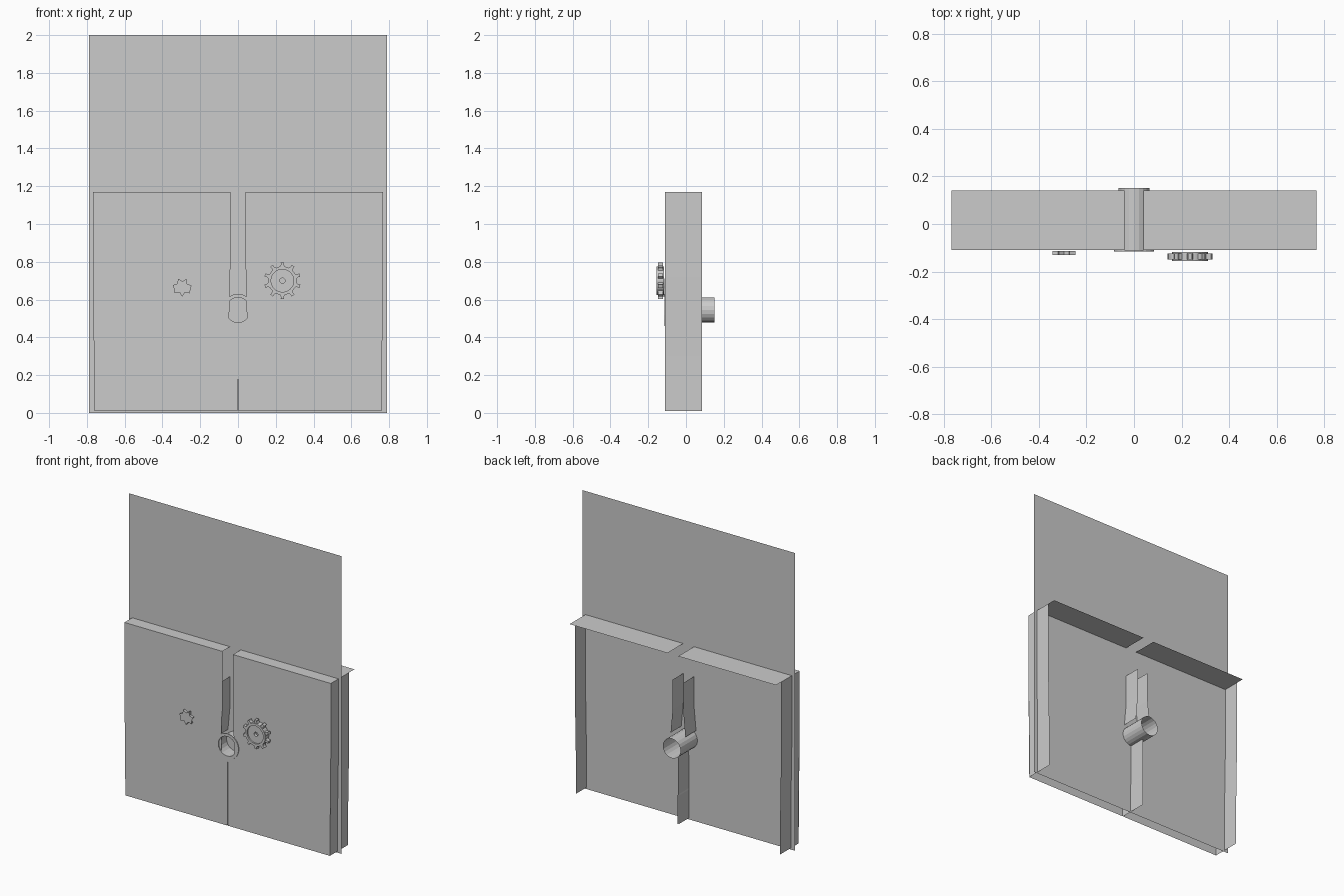
import bpy, bmesh
from math import sin, cos, pi, radians

if "Cube" in bpy.data.objects:
    bpy.data.objects.remove(bpy.data.objects["Cube"])

FRONT, BACK, PLATE_Y = -0.11, 0.085, -0.028
CZ, R = 0.545, 0.066          # centre and radius of the tube


def make(name, bm):
    me = bpy.data.meshes.new(name)
    bm.normal_update()
    bm.to_mesh(me)
    bm.free()
    ob = bpy.data.objects.new(name, me)
    bpy.context.collection.objects.link(ob)
    return ob


def mirror(ob):
    ob.modifiers.new("mirror", 'MIRROR').use_mirror_merge = False
    return ob


def sheet(name, pts, y):
    """Flat x-z polygon."""
    bm = bmesh.new()
    f = bm.faces.new([bm.verts.new((x, y, z)) for x, z in pts])
    bmesh.ops.triangulate(bm, faces=[f])
    return make(name, bm)


def ribbon(name, pts, y0, y1, closed=False):
    """Open strip swept along y from an x-z path."""
    bm = bmesh.new()
    a = [bm.verts.new((x, y0, z)) for x, z in pts]
    b = [bm.verts.new((x, y1, z)) for x, z in pts]
    n = len(pts)
    for i in range(n if closed else n - 1):
        j = (i + 1) % n
        bm.faces.new((a[i], a[j], b[j], b[i]))
    return make(name, bm)


def ring(name, outer, inner, y0, y1):
    """Solid between two closed outlines with equal point counts."""
    bm = bmesh.new()
    loops = [[bm.verts.new((x, y, z)) for x, z in pts]
             for pts, y in ((outer, y0), (outer, y1), (inner, y1), (inner, y0))]
    n = len(outer)
    for k in range(4):
        p, q = loops[k], loops[(k + 1) % 4]
        for i in range(n):
            j = (i + 1) % n
            bm.faces.new((p[i], p[j], q[j], q[i]))
    bmesh.ops.recalc_face_normals(bm, faces=bm.faces)
    return make(name, bm)


def circle(x, z, r, n):
    return [(x + r * cos(2 * pi * i / n), z + r * sin(2 * pi * i / n)) for i in range(n)]


# Tall thin plate
sheet("back_plate", [(-0.79, 0), (0.79, 0), (0.79, 2), (-0.79, 2)], PLATE_Y)

# Two front doors with a slot, round hole and slit between them
side = [(0.76, 0.01), (0.76, 0.3), (0.767, 0.72), (0.767, 1.17)]
slot = [(0.04, 0.97), (0.04, 0.77), (0.055, 0.61)]
arc = [(R * cos(radians(a)), CZ + R * sin(radians(a))) for a in range(45, -90, -15)]
slit = [(0.0008, CZ - R), (0.001, 0.21), (0.003, 0.2), (0.003, 0.01)]
mirror(sheet("door_front", side + [(0.04, 1.17)] + slot[1:] + arc + slit, FRONT))

# Flanges folded back from the door edges
mirror(ribbon("side_flange", side, FRONT, BACK))
mirror(ribbon("slot_flange", slot, FRONT, BACK))
mirror(ribbon("slit_flange", slit, FRONT, BACK))
mirror(ribbon("top_flange", [(0.04, 1.17), (0.767, 1.17)], FRONT, 0.14))

# Open tube and its thin collar
ribbon("tube", circle(0, CZ, R, 20), FRONT, 0.152, True)
ring("tube_collar", circle(0, CZ, 0.085, 20), circle(0, CZ, R, 20), -0.115, FRONT)

# Large gear: toothless rim, web, hub and ten teeth
gx, gz = 0.235, 0.70
ring("gear_rim", circle(gx, gz, 0.076, 30), circle(gx, gz, 0.06, 30), -0.155, -0.117)
ring("gear_web", circle(gx, gz, 0.061, 30), circle(gx, gz, 0.014, 30), -0.145, -0.125)
bm = bmesh.new()
for i in range(10):
    a = 2 * pi * i / 10 + pi / 2
    prof = [(0.072, -0.014), (0.085, -0.008), (0.097, -0.009),
            (0.097, 0.009), (0.085, 0.008), (0.072, 0.014)]
    rows = [[bm.verts.new((gx + r * cos(a) - t * sin(a), y, gz + r * sin(a) + t * cos(a)))
             for r, t in prof] for y in (-0.149, -0.123)]
    bm.faces.new(rows[0])
    bm.faces.new(rows[1])
    for k in range(6):
        m = (k + 1) % 6
        bm.faces.new((rows[0][k], rows[0][m], rows[1][m], rows[1][k]))
bmesh.ops.recalc_face_normals(bm, faces=bm.faces)
make("gear_teeth", bm)

# Small star knob
star = []
for i in range(14):
    a, r = pi * i / 7 + 0.2, 0.05 if i % 2 == 0 else 0.031
    star.append((-0.295 + r * cos(a), 0.665 + r * sin(a)))
ribbon("star_knob_edge", star, -0.13, -0.113, True)
sheet("star_knob_face", star, -0.13)
